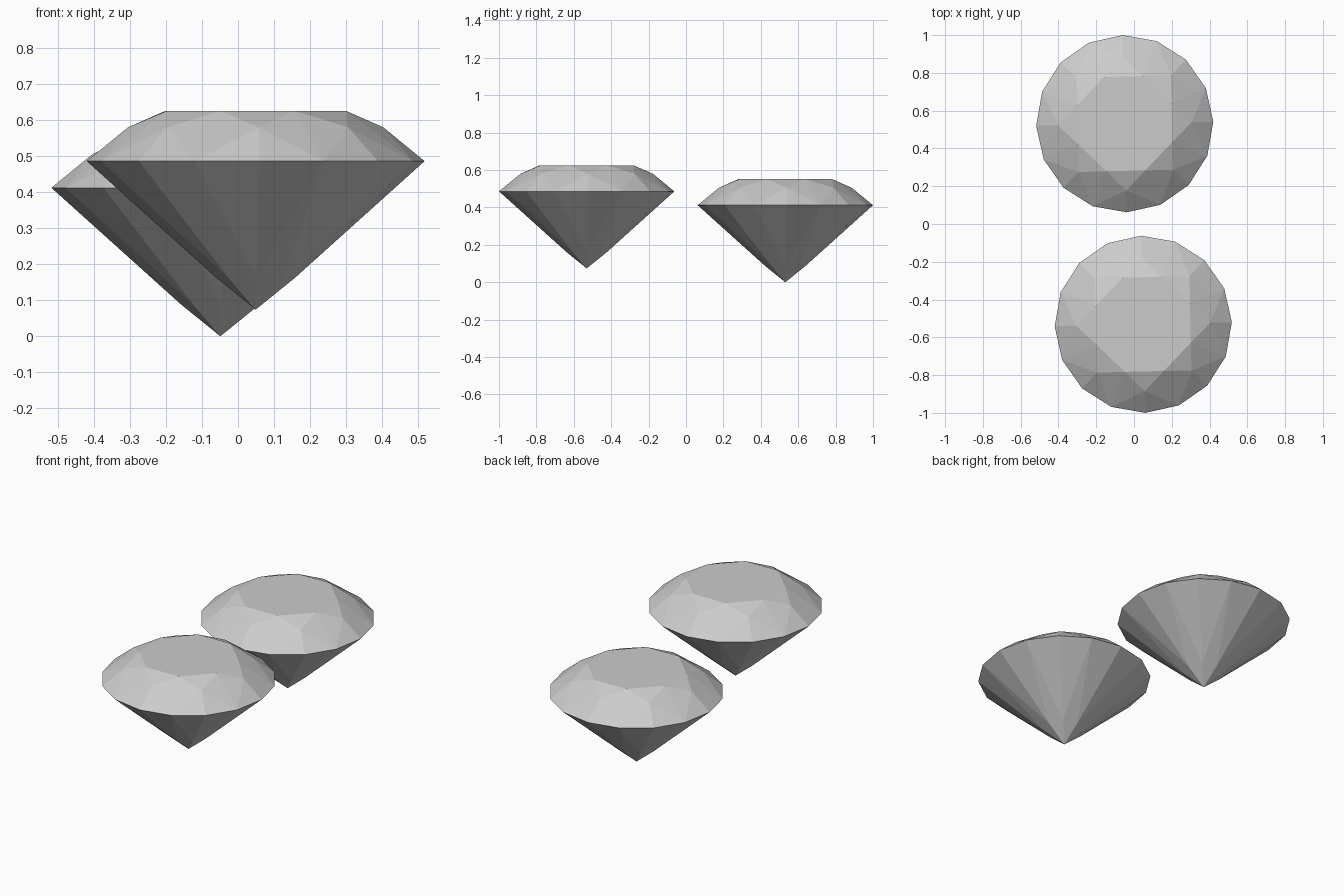
import bpy, math
from math import cos, sin, pi

if "Cube" in bpy.data.objects:
    bpy.data.objects.remove(bpy.data.objects["Cube"])

R = 0.469                      # girdle radius
TABLE_R, STAR_R, LOWER_R = 0.27, 0.354, 0.108
GIRDLE_Z, STAR_Z, TABLE_Z, LOWER_Z = 0.412, 0.506, 0.551, 0.0872


def ring(n, r, z, start):
    return [(r * cos(start + i * 2 * pi / n), r * sin(start + i * 2 * pi / n), z)
            for i in range(n)]


def brilliant(name, loc):
    """Round brilliant cut with eightfold symmetry."""
    verts = [(0, 0, 0)]                               # culet
    verts += ring(8, LOWER_R, LOWER_Z, 0)             # 1..8
    verts += ring(16, R, GIRDLE_Z, 0)                 # 9..24
    verts += ring(8, STAR_R, STAR_Z, 0)               # 25..32
    verts += ring(8, TABLE_R, TABLE_Z, pi / 8)        # 33..40
    low = lambda i: 1 + i % 8
    gir = lambda i: 9 + i % 16
    star = lambda i: 25 + i % 8
    tab = lambda i: 33 + i % 8
    faces = [[tab(i) for i in range(8)]]
    for i in range(8):
        g = 2 * i
        faces += [
            # pavilion main and lower girdle facets
            (0, low(i + 1), gir(g + 1), low(i)),
            (low(i), gir(g + 1), gir(g)),
            (low(i), gir(g), gir(g - 1)),
            # upper girdle facets
            (star(i), gir(g), gir(g + 1)),
            (star(i), gir(g - 1), gir(g)),
            # bezel kite, split along its ridge
            (tab(i), star(i), gir(g + 1)),
            (tab(i), gir(g + 1), star(i + 1)),
            # star facet
            (tab(i - 1), star(i), tab(i)),
        ]
    mesh = bpy.data.meshes.new(name)
    mesh.from_pydata(verts, [], faces)
    mesh.update()
    obj = bpy.data.objects.new(name, mesh)
    bpy.context.collection.objects.link(obj)
    obj.location = loc
    obj.rotation_euler.z = math.radians(1.3)
    return obj


# two loose stones, the front one floating slightly higher
brilliant("back_gem", (-0.049, 0.531, 0))
brilliant("front_gem", (0.049, -0.531, 0.074))
